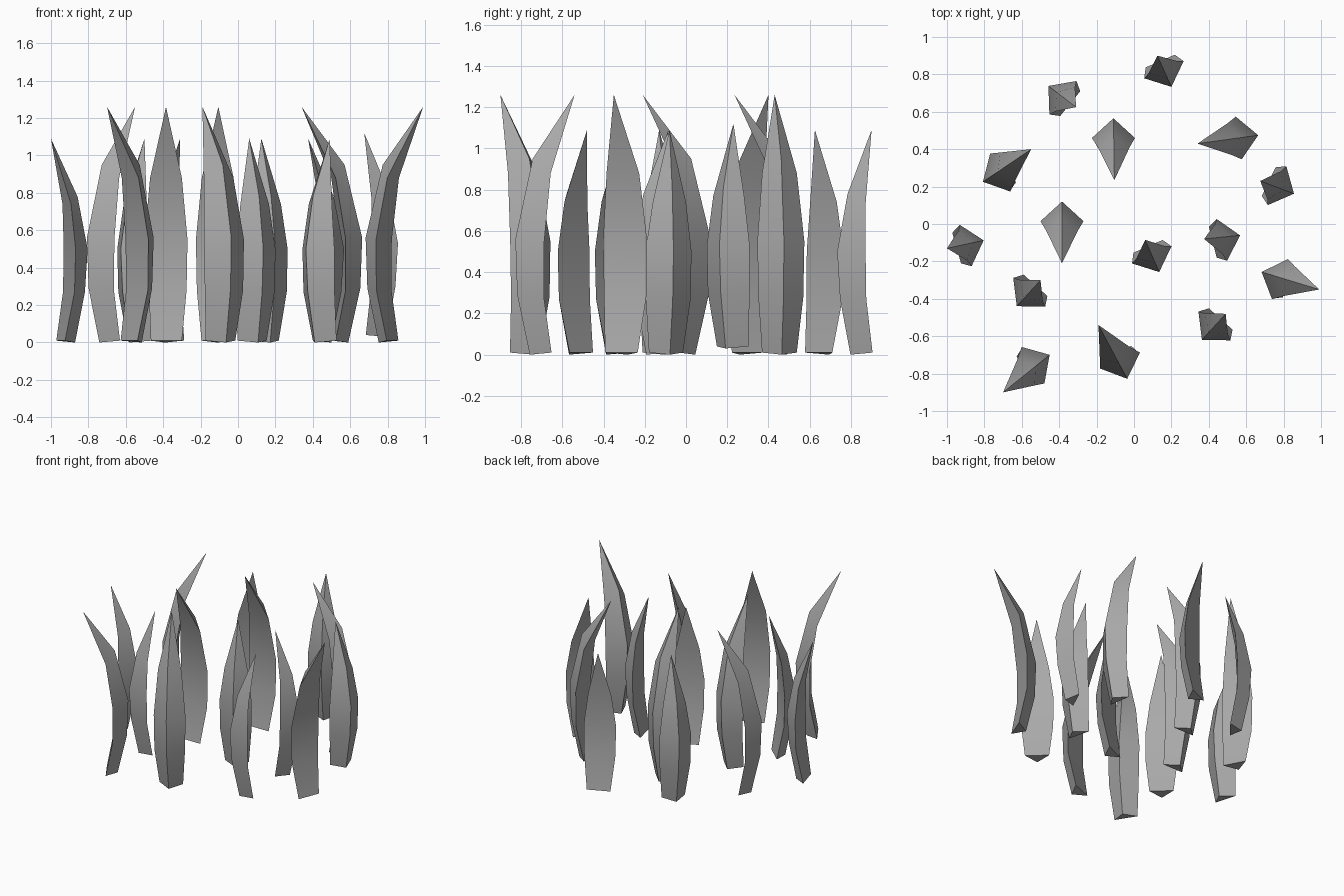
import bpy, bmesh
from math import radians
from mathutils import Matrix, Vector

cube = bpy.data.objects.get("Cube")
if cube:
    bpy.data.objects.remove(cube)

grey = bpy.data.materials.new("stone_grey")
grey.use_nodes = True
grey.diffuse_color = (0.4, 0.4, 0.4, 1)
grey.node_tree.nodes["Principled BSDF"].inputs["Base Color"].default_value = (0.4, 0.4, 0.4, 1)

# Cross-sections: ridge offset, ridge height, edge offset, edge height, half width
LOWER = [(-0.03, 0, 0.05, 0.01, 0.085)]
TALL = LOWER + [(-0.095, 0.29, 0.0, 0.28, 0.11), (-0.105, 0.56, 0.0, 0.55, 0.115),
                (-0.01, 0.95, 0.05, 0.88, 0.085)]
SHORT = LOWER + [(-0.085, 0.27, 0.005, 0.27, 0.112), (-0.1, 0.5, 0.0, 0.5, 0.115),
                 (-0.045, 0.78, 0.015, 0.74, 0.083)]


def blade(name, sections, x, y, heading, tip_x, tip_y, tip_z, base_z=0):
    """Curved three-sided blade: flat inner face, ridge along the back."""
    place = Matrix.Translation((x, y, base_z)) @ Matrix.Rotation(radians(heading), 4, "Z")
    tip = place.inverted() @ Vector((tip_x, tip_y, tip_z))
    bm = bmesh.new()
    rings = []
    for i, (ridge, ridge_z, edge, edge_z, half) in enumerate(sections):
        shift = tip.y * 0.3 if i == len(sections) - 1 else 0
        points = [(ridge, shift, ridge_z), (edge, shift - half, edge_z), (edge, shift + half, edge_z)]
        rings.append([bm.verts.new(p) for p in points])
    bm.faces.new(rings[0])
    for low, high in zip(rings, rings[1:]):
        for i in range(3):
            j = (i + 1) % 3
            bm.faces.new((low[i], low[j], high[j], high[i]))
    point = bm.verts.new(tip)
    for i in range(3):
        bm.faces.new((rings[-1][i], rings[-1][(i + 1) % 3], point))
    bm.transform(place)
    bmesh.ops.recalc_face_normals(bm, faces=bm.faces)
    mesh = bpy.data.meshes.new(name)
    bm.to_mesh(mesh)
    bm.free()
    mesh.materials.append(grey)
    obj = bpy.data.objects.new(name, mesh)
    bpy.context.collection.objects.link(obj)
    return obj


# Position, heading and tip of each blade
tall = [(-0.11, 0.46, -90, -0.105, 0.235), (-0.385, 0.015, -90, -0.385, -0.21),
        (0.56, 0.46, 188, 0.34, 0.43), (-0.715, 0.275, 28, -0.55, 0.40),
        (0.78, -0.295, -21.5, 0.99, -0.35), (-0.075, -0.73, 111.7, -0.19, -0.54),
        (-0.54, -0.755, 212, -0.70, -0.90)]
short = [(-0.38, 0.675, -39, -0.31, 0.625), (0.16, 0.825, 113.5, 0.125, 0.90),
         (-0.90, -0.115, 196, -1.0, -0.13), (-0.56, -0.365, 48, -0.50, -0.30),
         (0.095, -0.165, 113.5, 0.06, -0.085), (0.47, -0.085, 194, 0.375, -0.08),
         (0.43, -0.545, 48, 0.49, -0.48)]
blades = [blade(f"tall_blade_{i}", TALL, *b, 1.26) for i, b in enumerate(tall, 1)]
blades += [blade(f"short_blade_{i}", SHORT, *b, 1.09) for i, b in enumerate(short, 1)]
blades.append(blade("raised_blade", SHORT, 0.765, 0.205, 154.5, 0.675, 0.23, 1.12, 0.03))

# Smooth along each blade, sharp at its corners
for obj in bpy.context.selected_objects:
    obj.select_set(False)
for obj in blades:
    obj.select_set(True)
bpy.context.view_layer.objects.active = blades[0]
bpy.ops.object.shade_smooth_by_angle(angle=radians(30))
